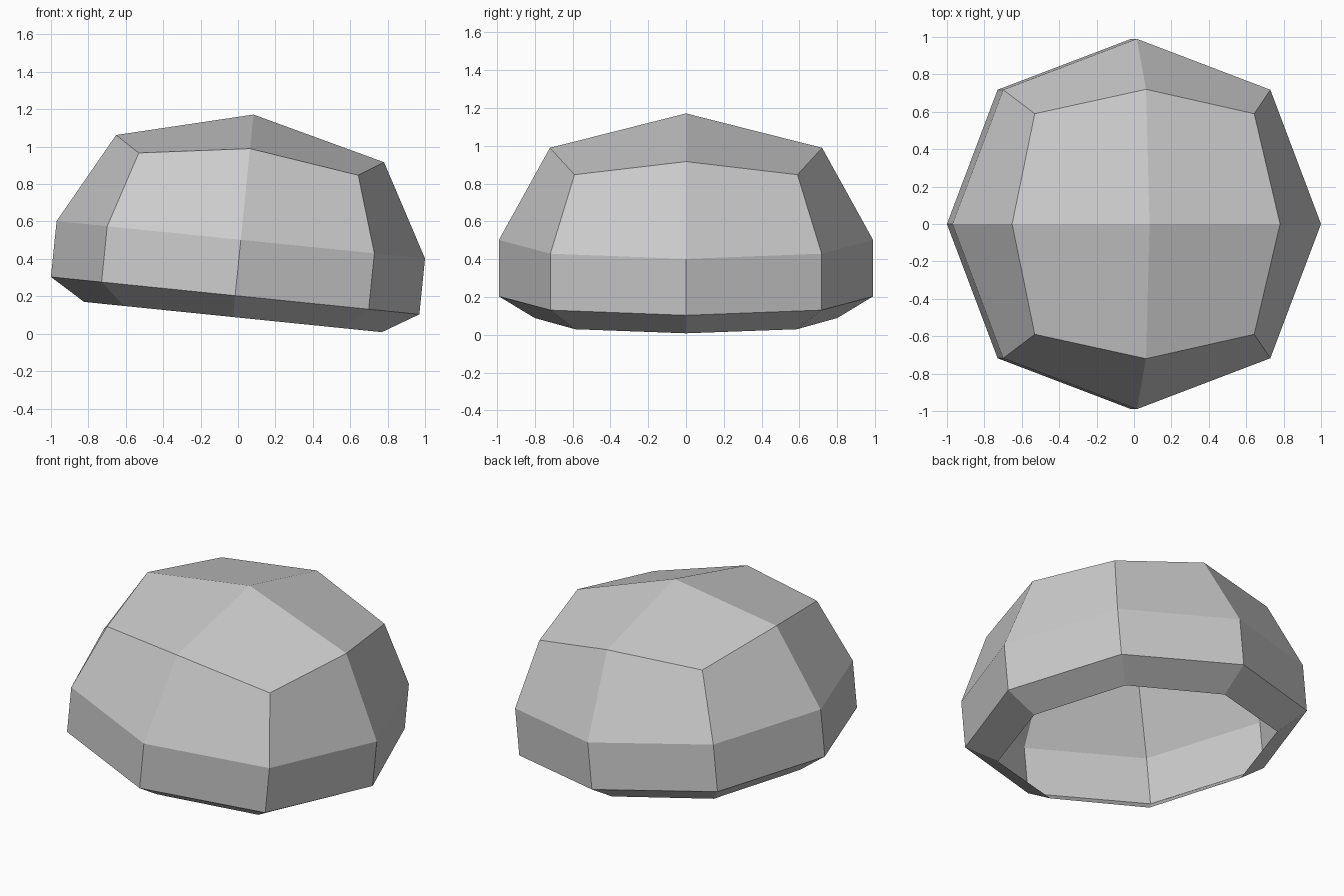
import bpy, bmesh
from math import cos, sin, pi, radians

cube = bpy.data.objects.get("Cube")
if cube:
    bpy.data.objects.remove(cube, do_unlink=True)

# One plain grey
grey = bpy.data.materials.new("plain grey")
grey.use_nodes = True
colour = (0.6, 0.6, 0.6, 1)
grey.diffuse_color = colour
grey.node_tree.nodes["Principled BSDF"].inputs["Base Color"].default_value = colour

# Octagonal rings from the open bottom upward:
# reach of the side points, their height, reach of the corner points, their height
RINGS = [
    (0.80, -0.415, 0.83, -0.415),   # open rim
    (0.99, -0.30, 1.015, -0.30),    # lower edge of the wall
    (0.99, 0.0, 1.015, 0.0),        # upper edge of the wall
    (0.72, 0.49, 0.834, 0.407),     # edge of the crown
]

bm = bmesh.new()


def add_ring(side_r, side_z, corner_r, corner_z):
    ring = []
    for i in range(8):
        r, z = (corner_r, corner_z) if i % 2 else (side_r, side_z)
        a = i * pi / 4
        ring.append(bm.verts.new((r * cos(a), r * sin(a), z)))
    return ring


rings = [add_ring(*r) for r in RINGS]

# Bands of quads between neighbouring rings
for low, high in zip(rings, rings[1:]):
    for i in range(8):
        j = (i + 1) % 8
        bm.faces.new((low[i], low[j], high[j], high[i]))

# Crown: four quads meeting at the peak
peak = bm.verts.new((0, 0, 0.673))
crown = rings[-1]
for i in range(0, 8, 2):
    bm.faces.new((crown[i], crown[i + 1], crown[(i + 2) % 8], peak))

mesh = bpy.data.meshes.new("dome_shell")
bm.to_mesh(mesh)
bm.free()
mesh.materials.append(grey)

# The shell leans down towards +x
dome = bpy.data.objects.new("dome_shell", mesh)
dome.location = (0.015, 0, 0.502)
dome.rotation_euler = (0, radians(5.8), 0)
bpy.context.collection.objects.link(dome)
